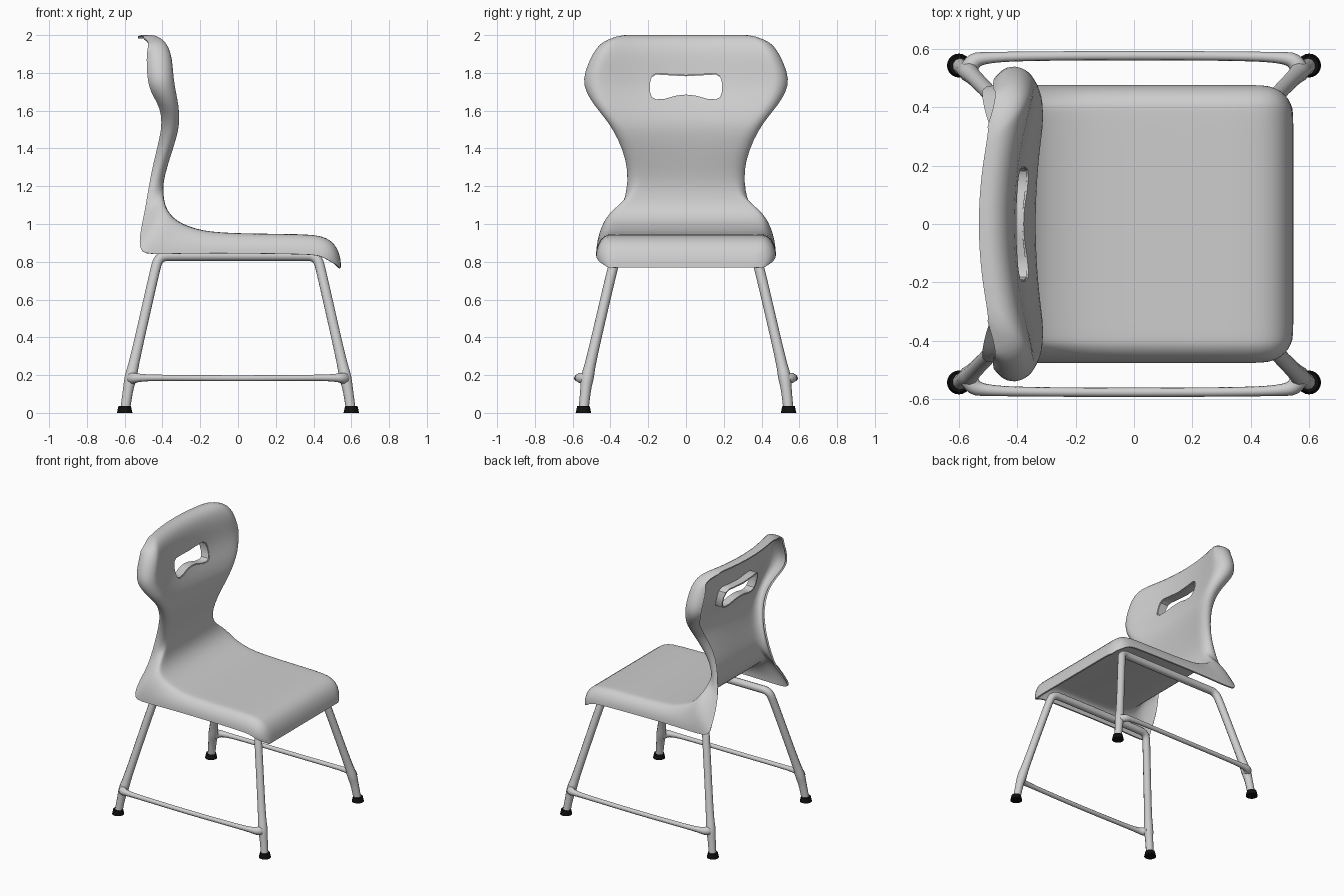
import bpy, bmesh, math
from mathutils import Vector

if "Cube" in bpy.data.objects:
    bpy.data.objects.remove(bpy.data.objects["Cube"])


def material(name, rgb):
    m = bpy.data.materials.new(name)
    m.diffuse_color = (*rgb, 1)
    m.use_nodes = True
    m.node_tree.nodes["Principled BSDF"].inputs["Base Color"].default_value = m.diffuse_color
    return m


GREY = material("light grey", (0.62, 0.62, 0.62))
BLACK = material("black rubber", (0.005, 0.005, 0.005))


def add_object(name, data, mat):
    ob = bpy.data.objects.new(name, data)
    bpy.context.collection.objects.link(ob)
    data.materials.append(mat)
    return ob


def mesh_object(name, bm, mat):
    bmesh.ops.recalc_face_normals(bm, faces=bm.faces)
    me = bpy.data.meshes.new(name)
    bm.to_mesh(me)
    bm.free()
    return add_object(name, me, mat)


def finish(ob, angle=40):
    """Turn modifiers / curves into a plain mesh and smooth it."""
    name = ob.name
    dg = bpy.context.evaluated_depsgraph_get()
    me = bpy.data.meshes.new_from_object(ob.evaluated_get(dg))
    bpy.data.objects.remove(ob)
    new = bpy.data.objects.new(name, me)
    bpy.context.collection.objects.link(new)
    bpy.ops.object.select_all(action='DESELECT')
    new.select_set(True)
    bpy.context.view_layer.objects.active = new
    bpy.ops.object.shade_smooth_by_angle(angle=math.radians(angle))
    return new


def tube(name, pts, radius):
    """Smooth tube; each point is (x, y, z, radius factor)."""
    cu = bpy.data.curves.new(name, 'CURVE')
    cu.dimensions = '3D'
    cu.bevel_depth = radius
    cu.bevel_resolution = 3
    cu.use_fill_caps = True
    sp = cu.splines.new('NURBS')
    sp.points.add(len(pts) - 1)
    for p, (x, y, z, r) in zip(sp.points, pts):
        p.co = (x, y, z, 1)
        p.radius = r
    sp.order_u = 3
    sp.use_endpoint_u = True
    sp.resolution_u = 5
    return finish(add_object(name, cu, GREY))


# Shell stations from seat lip to backrest top: face x, z, rim x, z, half width
STATIONS = [
    (.54, .77, .535, .765, .40), (.538, .81, .52, .785, .43),
    (.525, .86, .49, .80, .455), (.495, .905, .46, .82, .468),
    (.44, .932, .42, .835, .47), (.36, .941, .35, .84, .47),
    (0, .943, 0, .845, .47), (-.15, .953, -.2, .845, .47),
    (-.22, .967, -.35, .842, .47), (-.30, .995, -.46, .84, .47),
    (-.35, 1.03, -.515, .85, .468), (-.38, 1.07, -.52, .90, .445),
    (-.395, 1.11, -.51, .97, .395), (-.402, 1.16, -.495, 1.04, .34),
    (-.402, 1.22, -.48, 1.14, .31), (-.385, 1.30, -.46, 1.27, .302),
    (-.36, 1.4, -.44, 1.39, .33), (-.34, 1.5, -.425, 1.5, .38),
    (-.345, 1.56, -.435, 1.58, .43), (-.365, 1.63, -.47, 1.64, .485),
    (-.395, 1.70, -.52, 1.70, .525), (-.41, 1.77, -.54, 1.76, .542),
    (-.415, 1.84, -.545, 1.84, .517), (-.42, 1.90, -.545, 1.90, .49),
    (-.435, 1.955, -.54, 1.94, .46), (-.46, 1.985, -.535, 1.96, .42),
    (-.495, 2.0, -.535, 1.975, .37), (-.53, 1.988, -.537, 1.98, .33)]


def smooth(a, b, v):
    k = min(1, max(0, (v - a) / (b - a)))
    return k * k * (3 - 2 * k)


def plan_curve(y, z):
    """Sides of the backrest wrap forward, most of all at the head."""
    amount = .035 * smooth(1.2, 1.5, z) + .02 * smooth(1.55, 1.75, z)
    return amount * min(1.2, (y / .4) ** 2)


def section(fx, fz, rx, rz, w):
    """Flat face rounded over into a side rim that curls in on the backrest."""
    r = .075
    sweep = math.radians(90 + 60 * smooth(1.15, 1.4, fz) * (1 - smooth(1.9, 1.98, fz)))
    half = [((w - r) * i / 5, 0) for i in range(6)]
    for i in range(1, 8):
        a = sweep * i / 7
        half.append((w - r + r * math.sin(a), (1 - math.cos(a)) / (1 - math.cos(sweep))))
    full = [(-y, b) for y, b in half[:0:-1]] + half
    return [(fx + (rx - fx) * b + plan_curve(y, fz), y, fz + (rz - fz) * b)
            for y, b in full]


bm = bmesh.new()
rows = [[bm.verts.new(p) for p in section(*s)] for s in STATIONS]
for a, b in zip(rows, rows[1:]):
    for i in range(len(a) - 1):
        bm.faces.new((a[i], a[i + 1], b[i + 1], b[i]))
shell = mesh_object("seat_and_backrest", bm, GREY)

# Hand hole outline (y, z), mirrored
half = [(0, 1.68), (.05, 1.675), (.11, 1.658), (.16, 1.655), (.185, 1.668),
        (.196, 1.70), (.196, 1.745), (.187, 1.778), (.16, 1.796), (.1, 1.793),
        (0, 1.787)]
outline = half + [(-y, z) for y, z in half[-2:0:-1]]

bm = bmesh.new()
face = bm.faces.new([bm.verts.new((-.8, y, z)) for y, z in outline])
ext = bmesh.ops.extrude_face_region(bm, geom=[face])
bmesh.ops.translate(bm, vec=(.7, 0, 0),
                    verts=[v for v in ext["geom"] if isinstance(v, bmesh.types.BMVert)])
cutter = mesh_object("hole_cutter", bm, GREY)
cutter.hide_render = True

sub = shell.modifiers.new("smooth", 'SUBSURF')
sub.levels = sub.render_levels = 1
sol = shell.modifiers.new("thickness", 'SOLIDIFY')
sol.thickness = .012
sol.offset = 0
cut = shell.modifiers.new("hand_hole", 'BOOLEAN')
cut.object = cutter
cut.solver = 'EXACT'
finish(shell)
bpy.data.objects.remove(cutter)

# Turned-back lip around the hand hole
bm = bmesh.new()
rings = []
for back in (0, .03, .06):
    rings.append([bm.verts.new((-.374 - .28 * (z - 1.65) + plan_curve(y, z) - back, y, z))
                  for y, z in outline])
for a, b in zip(rings, rings[1:]):
    for i in range(len(a)):
        j = (i + 1) % len(a)
        bm.faces.new((a[i], a[j], b[j], b[i]))
lip = mesh_object("hand_hole_lip", bm, GREY)
sol = lip.modifiers.new("thickness", 'SOLIDIFY')
sol.thickness = .01
sol.offset = 0
finish(lip)

# Leg frames, braces and feet on both sides
LEG = [(-.597, .542, .02, 1), (-.583, .532, .12, 1), (-.568, .522, .19, 1.3),
       (-.549, .504, .27, 1), (-.443, .395, .74, 1), (-.42, .370, .83, 1),
       (-.33, .365, .832, 1)]
BRACE = [(-.568, .515, .18, 2), (-.562, .558, .185, 1.9),
         (-.50, .572, .186, 1.1), (-.3, .576, .185, 1), (0, .577, .183, 1)]
for side, s in (("right", -1), ("left", 1)):
    leg = [(x, s * y, z, r) for x, y, z, r in LEG]
    tube(side + "_leg_frame", leg + [(-x, y, z, r) for x, y, z, r in leg[::-1]], .027)
    br = [(x, s * y, z, r) for x, y, z, r in BRACE]
    tube(side + "_brace", br + [(-x, y, z, r) for x, y, z, r in br[-2::-1]], .016)
    for end, e in (("back", -1), ("front", 1)):
        bm = bmesh.new()
        bmesh.ops.create_cone(bm, cap_ends=True, segments=20, radius1=.041,
                              radius2=.033, depth=.036)
        bmesh.ops.translate(bm, verts=bm.verts, vec=Vector((e * .6, s * .543, .018)))
        finish(mesh_object(f"{side}_{end}_foot", bm, BLACK))
